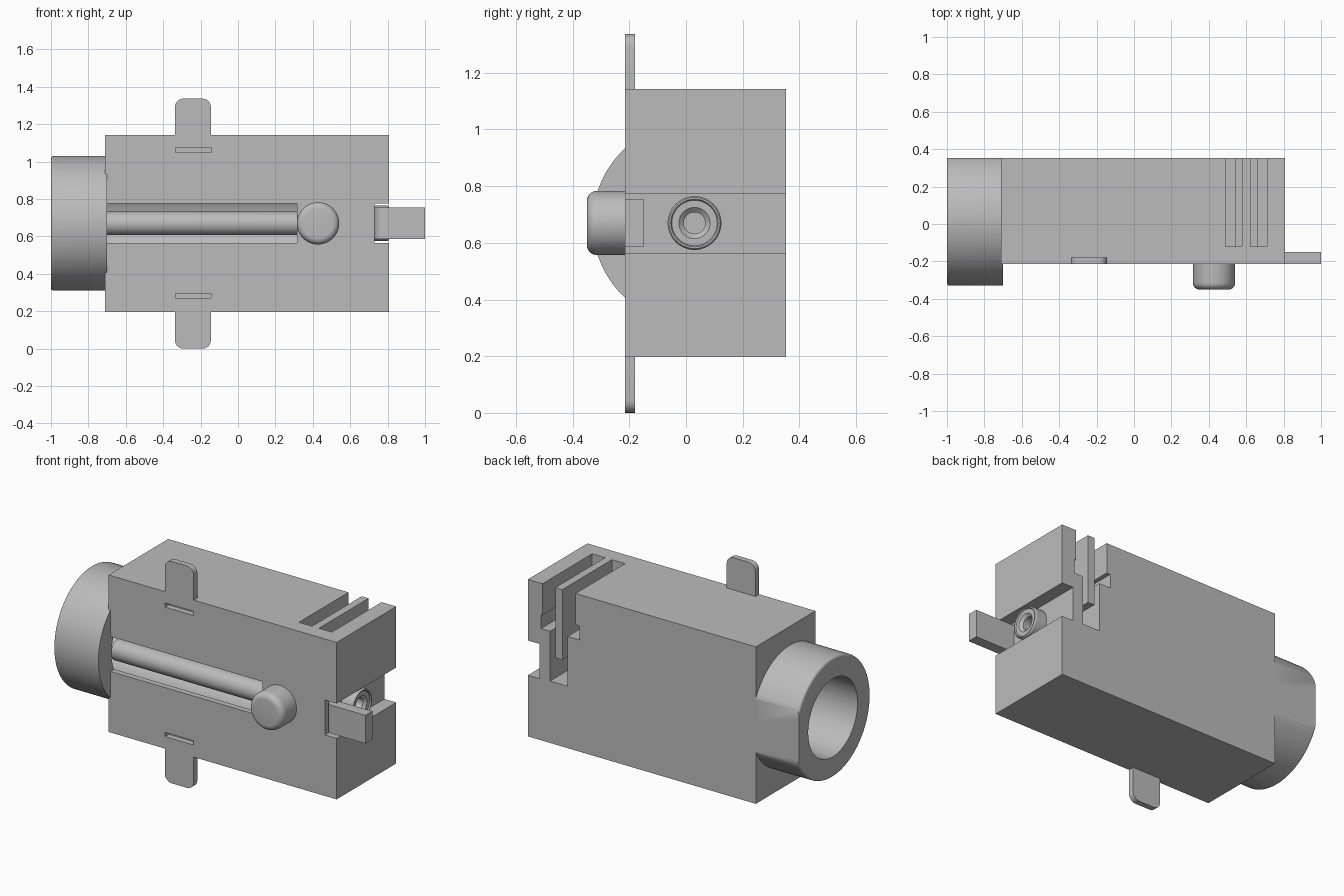
import bpy, bmesh, math
from mathutils import Matrix, Vector

cube = bpy.data.objects.get("Cube")
if cube:
    bpy.data.objects.remove(cube, do_unlink=True)

grey = bpy.data.materials.new("plain grey")
grey.use_nodes = True
tone = (0.5, 0.5, 0.5, 1)
grey.diffuse_color = tone
grey.node_tree.nodes["Principled BSDF"].inputs["Base Color"].default_value = tone

MID_Y, MID_Z = 0.03, 0.67       # axis of the bore
FRONT, BACK = -0.215, 0.352     # faces of the housing


def finish(name, bm):
    bmesh.ops.recalc_face_normals(bm, faces=bm.faces)
    mesh = bpy.data.meshes.new(name)
    bm.to_mesh(mesh)
    bm.free()
    mesh.materials.append(grey)
    ob = bpy.data.objects.new(name, mesh)
    bpy.context.collection.objects.link(ob)
    return ob


def box(name, x, y, z, round_axis=None, radius=0.0, pick=None):
    """Box from ranges; edges along round_axis that pass pick are rounded."""
    bm = bmesh.new()
    bmesh.ops.create_cube(bm, size=1)
    for v in bm.verts:
        v.co = Vector([a + (b - a) * (c + 0.5) for (a, b), c in zip((x, y, z), v.co)])
    if round_axis is not None:
        edges = []
        for e in bm.edges:
            d = e.verts[1].co - e.verts[0].co
            mid = (e.verts[0].co + e.verts[1].co) / 2
            if abs(d[round_axis]) > 0.9 * d.length and pick(mid):
                edges.append(e)
        bmesh.ops.bevel(bm, geom=edges, offset=radius, segments=6, profile=0.5, affect='EDGES')
    return finish(name, bm)


def lathe(name, profile, axis, centre, sides=64):
    """Revolve (radius, position) points around the x or y axis."""
    bm = bmesh.new()
    pts = [bm.verts.new((r, 0, t)) for r, t in profile]
    edges = [bm.edges.new(p) for p in zip(pts, pts[1:])]
    bmesh.ops.spin(bm, geom=pts + edges, cent=(0, 0, 0), axis=(0, 0, 1),
                   angle=2 * math.pi, steps=sides)
    bmesh.ops.remove_doubles(bm, verts=bm.verts, dist=0.0001)
    turn = (Matrix.Rotation(math.pi / 2, 4, 'Y') if axis == 'x'
            else Matrix.Rotation(-math.pi / 2, 4, 'X'))
    bm.transform(Matrix.Translation(centre) @ turn)
    return finish(name, bm)


def rounded(r, start, end, bevel):
    """Solid rod profile with a rounded edge at its start."""
    arc = [(r - bevel + bevel * math.sin(a), start + bevel - bevel * math.cos(a))
           for a in [i * math.pi / 12 for i in range(7)]]
    return [(0, start)] + arc + [(r, end), (0, end)]


def cut(ob, cutters):
    for c in cutters:
        c.hide_render = True
        m = ob.modifiers.new("cut", 'BOOLEAN')
        m.operation = 'DIFFERENCE'
        m.solver = 'EXACT'
        m.object = c
    bpy.context.view_layer.update()
    mesh = bpy.data.meshes.new_from_object(
        ob.evaluated_get(bpy.context.evaluated_depsgraph_get()))
    ob.modifiers.clear()
    ob.data = mesh
    for c in cutters:
        bpy.data.objects.remove(c, do_unlink=True)


def smooth(ob):
    bpy.ops.object.select_all(action='DESELECT')
    ob.select_set(True)
    bpy.context.view_layer.objects.active = ob
    bpy.ops.object.shade_smooth_by_angle(angle=math.radians(30))


def bore():
    return lathe("bore_cutter", [(0, -1.2), (0.235, -1.2), (0.235, 0.33), (0, 0.33)],
                 'x', (0, MID_Y, MID_Z))


# Housing with bore, front slot, end notch and rear contact slots
housing = box("housing", (-0.712, 0.808), (FRONT, BACK), (0.197, 1.143))
deep = (-0.12, 0.5)
cutters = [
    bore(),
    box("front_slot", (-0.708, 0.315), (-0.4, -0.05), (0.565, 0.775)),
    box("end_notch", (0.73, 0.9), (-0.4, 0.5), (0.565, 0.775)),
    box("upper_slot", (0.49, 0.71), deep, (0.87, 1.3)),
    box("side_niche", (0.465, 0.72), (0.2, 0.5), (0.87, 0.955)),
    box("lower_slot", (0.543, 0.66), deep, (0.57, 0.9)),
]
for z in (1.05, 0.27):
    cutters.append(box("clip_slit", (-0.335, -0.145), (-0.4, -0.18), (z, z + 0.025)))
cut(housing, cutters)

# Barrel, flattened level with the back of the housing
barrel = lathe("barrel", rounded(0.36, -1.0, -0.70, 0.015), 'x', (0, MID_Y, MID_Z), 96)
cut(barrel, [bore(), box("flat_cutter", (-1.2, 0), (BACK, 0.8), (0, 1.5))])

# Spring bar lying in the front slot, and round button beside it
bar = lathe("spring_bar", rounded(0.0625, -0.706, 0.325, 0.005), 'x', (0, -0.142, MID_Z), 32)
button = lathe("button", rounded(0.113, -0.35, -0.20, 0.035), 'y', (0.428, 0, MID_Z))

# Hollow rivet in the end notch
rivet = lathe("rivet", [(0, 0.74), (0.038, 0.74), (0.038, 0.785), (0.055, 0.80),
                        (0.08, 0.80), (0.084, 0.808), (0.09, 0.808), (0.095, 0.80),
                        (0.095, 0.725), (0, 0.725)], 'x', (0, MID_Y, MID_Z), 48)

# End terminal with a bent root
terminal = box("end_terminal", (0.73, 1.0), (FRONT, -0.15), (0.585, 0.755), 2, 0.05,
               lambda p: p.x < 0.8 and p.y < -0.18)

# Mounting tabs above and below
tabs = [
    box("upper_tab", (-0.337, -0.145), (FRONT, -0.18), (1.13, 1.337), 1, 0.045,
        lambda p: p.z > 1.2),
    box("lower_tab", (-0.337, -0.145), (FRONT, -0.18), (0.0, 0.21), 1, 0.045,
        lambda p: p.z < 0.1),
]

# Contact blade standing between the rear slots
box("contact_blade", (0.578, 0.624), (-0.125, BACK), (0.72, 1.143))

for ob in [housing, barrel, bar, button, rivet, terminal] + tabs:
    smooth(ob)
